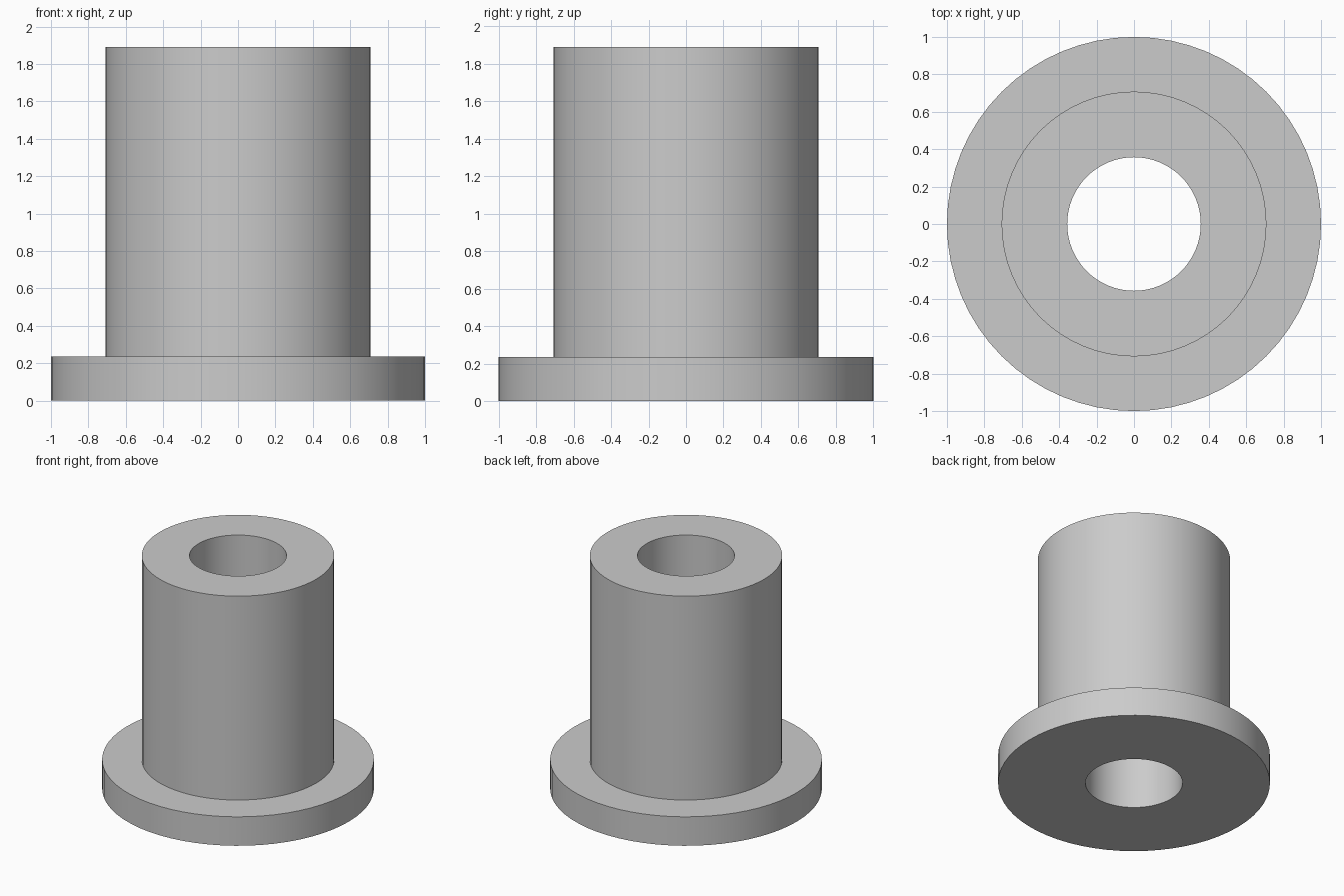
import bpy
import bmesh
from math import cos, sin, tau, radians

SIDES = 64
BORE, SLEEVE, FLANGE = 0.357, 0.708, 1.0
FLANGE_TOP, HEIGHT = 0.235, 1.89

cube = bpy.data.objects.get("Cube")
if cube:
    bpy.data.objects.remove(cube, do_unlink=True)

# Plain grey material
grey = bpy.data.materials.new("light_grey")
grey.use_nodes = True
colour = (0.6, 0.6, 0.6, 1.0)
grey.diffuse_color = colour
grey.node_tree.nodes["Principled BSDF"].inputs["Base Color"].default_value = colour


def lathe(name, profile, material):
    """Revolve a closed (radius, height) profile around z."""
    bm = bmesh.new()
    rings = []
    for r, z in profile:
        rings.append([bm.verts.new((r * cos(tau * i / SIDES), r * sin(tau * i / SIDES), z))
                      for i in range(SIDES)])
    for k, ring in enumerate(rings):
        following = rings[(k + 1) % len(rings)]
        for i in range(SIDES):
            j = (i + 1) % SIDES
            bm.faces.new((ring[i], ring[j], following[j], following[i]))
    bmesh.ops.recalc_face_normals(bm, faces=bm.faces)
    mesh = bpy.data.meshes.new(name)
    bm.to_mesh(mesh)
    bm.free()
    mesh.materials.append(material)
    obj = bpy.data.objects.new(name, mesh)
    bpy.context.collection.objects.link(obj)
    bpy.ops.object.select_all(action="DESELECT")
    obj.select_set(True)
    bpy.context.view_layer.objects.active = obj
    bpy.ops.object.shade_smooth_by_angle(angle=radians(30))
    return obj


# Sleeve, flange and through bore in one turned part
lathe("flanged_bushing", [
    (BORE, 0), (FLANGE, 0), (FLANGE, FLANGE_TOP),
    (SLEEVE, FLANGE_TOP), (SLEEVE, HEIGHT), (BORE, HEIGHT),
], grey)
